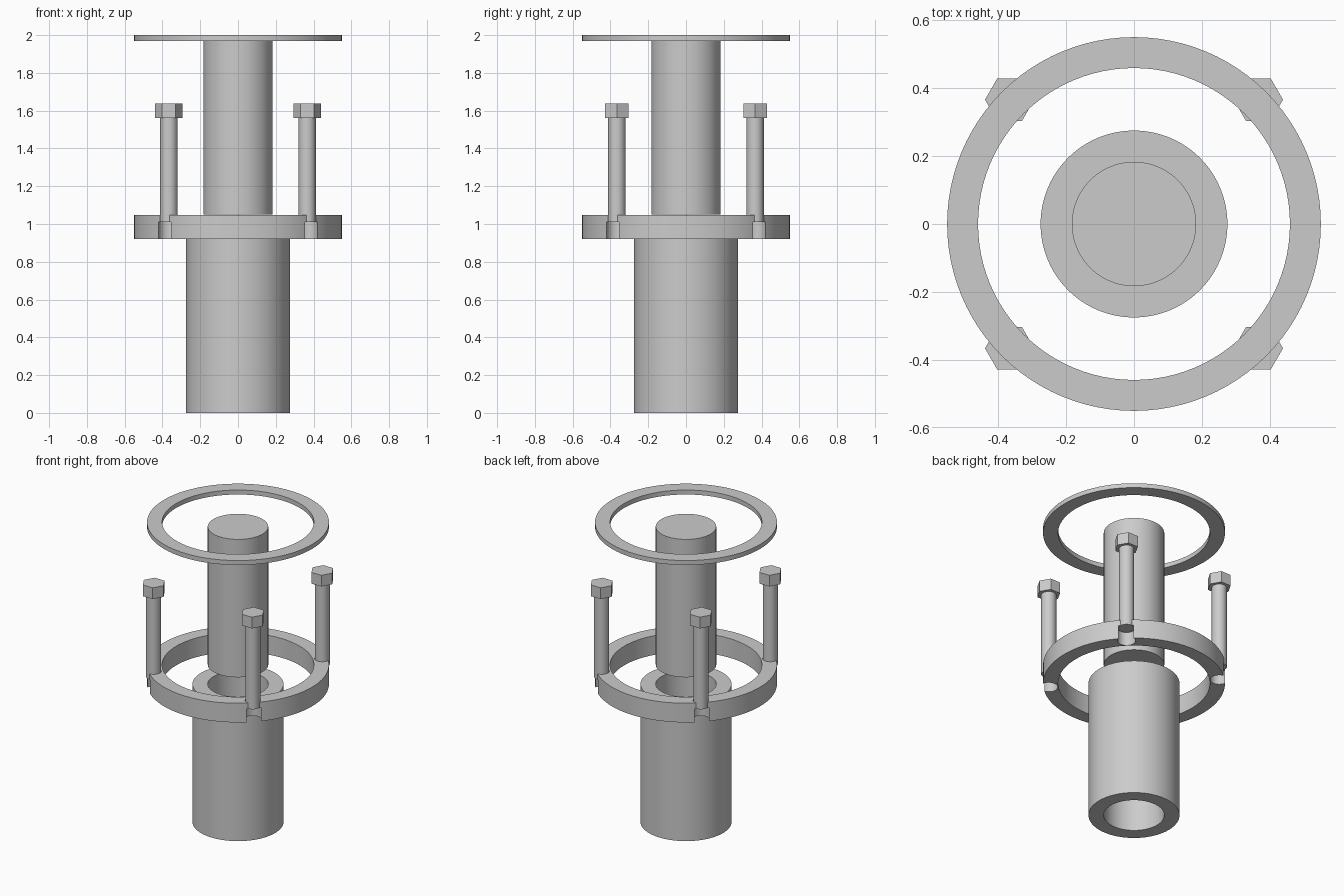
import bpy
import math

if "Cube" in bpy.data.objects:
    bpy.data.objects.remove(bpy.data.objects["Cube"], do_unlink=True)

steel = bpy.data.materials.new("grey_steel")
steel.use_nodes = True
GREY = (0.6, 0.6, 0.6, 1)
steel.diffuse_color = GREY
steel.node_tree.nodes["Principled BSDF"].inputs["Base Color"].default_value = GREY

BOLT = 0.366        # bolt offset along x and y
SHANK_R = 0.0457
CORNERS = {"front_left": (1, -1), "front_right": (-1, -1),
           "back_left": (1, 1), "back_right": (-1, 1)}


def cylinder(name, radius, z0, z1, x=0, y=0, sides=96):
    bpy.ops.mesh.primitive_cylinder_add(vertices=sides, radius=radius, depth=z1 - z0,
                                        location=(x, y, (z0 + z1) / 2))
    ob = bpy.context.object
    ob.name = name
    ob.data.materials.append(steel)
    return ob


def smooth(ob):
    bpy.ops.object.select_all(action='DESELECT')
    ob.select_set(True)
    bpy.context.view_layer.objects.active = ob
    bpy.ops.object.shade_smooth_by_angle(angle=math.radians(30))


def cut(ob, cutter):
    mod = ob.modifiers.new("cut", 'BOOLEAN')
    mod.operation = 'DIFFERENCE'
    mod.solver = 'EXACT'
    mod.object = cutter
    bpy.context.view_layer.objects.active = ob
    bpy.ops.object.modifier_apply(modifier=mod.name)
    bpy.data.objects.remove(cutter, do_unlink=True)


def tube(name, outer, inner, z0, z1):
    ob = cylinder(name, outer, z0, z1)
    cut(ob, cylinder("bore_cutter", inner, z0 - 0.1, z1 + 0.1))
    return ob


# Sleeve and the solid shaft above it
smooth(tube("sleeve", 0.275, 0.183, 0, 0.92))
smooth(cylinder("shaft", 0.183, 1.05, 1.97))

# Thin ring on top
smooth(tube("top_ring", 0.55, 0.459, 1.97, 2.0))

# Thick ring with stepped bolt holes that break through its rim
flange = tube("flange_ring", 0.55, 0.459, 0.92, 1.048)
for sx, sy in CORNERS.values():
    x, y = sx * BOLT, sy * BOLT
    cut(flange, cylinder("hole_cutter", SHANK_R + 0.001, 0.95, 1.1, x, y, 48))
    cut(flange, cylinder("wide_hole_cutter", 0.055, 0.9, 1.01, x, y, 48))
smooth(flange)

# Hex bolts standing in the ring
for corner, (sx, sy) in CORNERS.items():
    x, y = sx * BOLT, sy * BOLT
    smooth(cylinder(corner + "_bolt_shank", SHANK_R, 1.01, 1.562, x, y, 48))
    head = cylinder(corner + "_bolt_head", 0.0725, 1.562, 1.637, x, y, 6)
    head.rotation_euler.z = math.radians(30)
